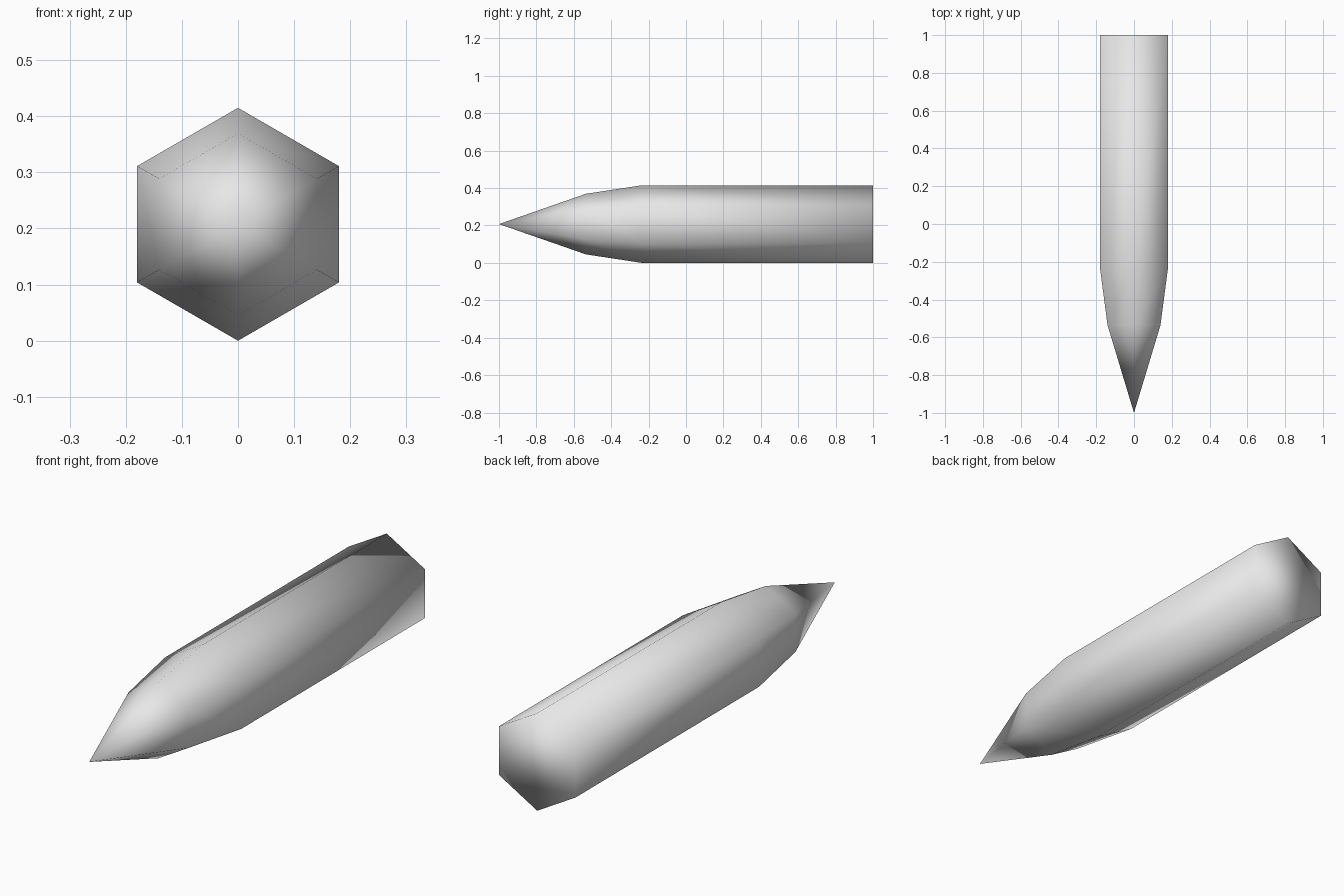
import bpy, bmesh
from math import sin, cos, pi

if "Cube" in bpy.data.objects:
    bpy.data.objects.remove(bpy.data.objects["Cube"], do_unlink=True)

SIDES = 6
RADIUS = 0.2075

# Single plain grey
grey = bpy.data.materials.new("light_grey")
grey.use_nodes = True
colour = (0.8, 0.8, 0.8, 1)
grey.diffuse_color = colour
grey.node_tree.nodes["Principled BSDF"].inputs["Base Color"].default_value = colour

# Hexagonal body: rings along y, from nose shoulder to flat base
bm = bmesh.new()


def ring(y, r):
    return [bm.verts.new((r * sin(2 * pi * i / SIDES), y, RADIUS + r * cos(2 * pi * i / SIDES)))
            for i in range(SIDES)]


rings = [ring(-0.535, 0.162), ring(-0.235, RADIUS), ring(1, RADIUS)]
for a, b in zip(rings, rings[1:]):
    for i in range(SIDES):
        j = (i + 1) % SIDES
        bm.faces.new((a[i], a[j], b[j], b[i]))

# Pointed nose
tip = bm.verts.new((0, -1, RADIUS))
for i in range(SIDES):
    bm.faces.new((tip, rings[0][(i + 1) % SIDES], rings[0][i]))

# Flat base
bm.faces.new(rings[-1])
bmesh.ops.recalc_face_normals(bm, faces=bm.faces)

# Every edge is softly shaded, including the base rim
for f in bm.faces:
    f.smooth = True

mesh = bpy.data.meshes.new("pointed_body")
bm.to_mesh(mesh)
bm.free()
mesh.materials.append(grey)
bpy.context.collection.objects.link(bpy.data.objects.new("pointed_body", mesh))
